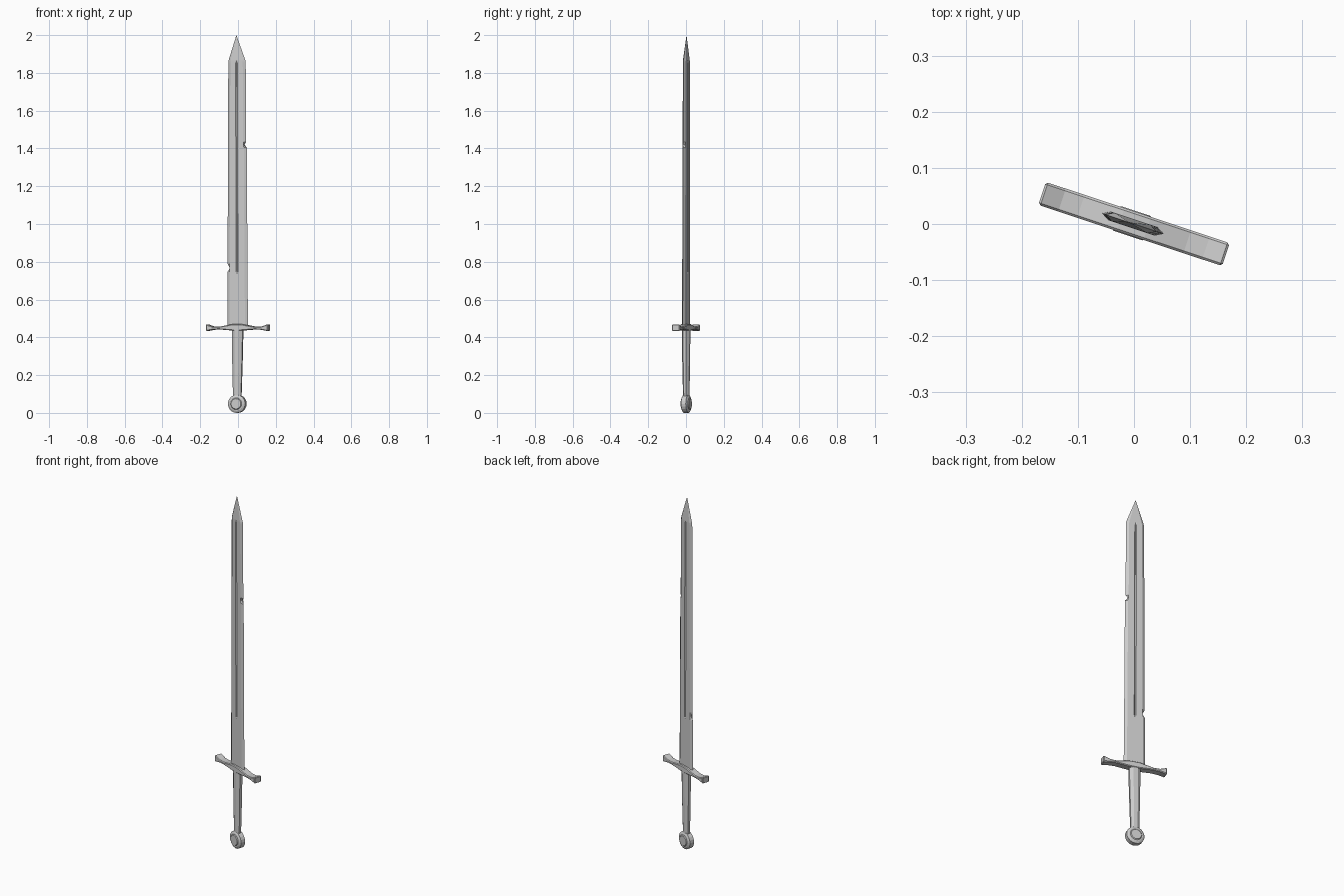
import bpy, bmesh, math

if "Cube" in bpy.data.objects:
    bpy.data.objects.remove(bpy.data.objects["Cube"])

TURN = math.radians(-18.4)   # whole sword is turned about z


def loft(name, rings, tip=None):
    """Skin a list of equal-length rings; end in a cap or a point."""
    bm = bmesh.new()
    rows = [[bm.verts.new(p) for p in r] for r in rings]
    n = len(rows[0])
    for a, b in zip(rows, rows[1:]):
        for i in range(n):
            j = (i + 1) % n
            bm.faces.new((a[i], a[j], b[j], b[i]))
    bm.faces.new(rows[0][::-1])
    if tip:
        t = bm.verts.new(tip)
        for i in range(n):
            bm.faces.new((rows[-1][i], rows[-1][(i + 1) % n], t))
    else:
        bm.faces.new(rows[-1])
    bmesh.ops.recalc_face_normals(bm, faces=bm.faces)
    mesh = bpy.data.meshes.new(name)
    bm.to_mesh(mesh)
    bm.free()
    ob = bpy.data.objects.new(name, mesh)
    bpy.context.collection.objects.link(ob)
    ob.rotation_euler.z = TURN
    return ob


# Blade: bevelled edges, central groove, two nicks
def blade_ring(z, left, right, groove, nick_l=0, nick_r=0):
    t, g, b = 0.008, 0.005, 0.014
    c = -0.002 - 0.004 * (z - 0.45) / 1.4
    front = [(left + b, -t), (c - g, -t), (c, -t + groove), (c + g, -t), (right - b, -t)]
    back = [(x, -y) for x, y in reversed(front)]
    pts = [(left + nick_l, 0)] + front + [(right - nick_r, 0)] + back
    return [(x, y, z) for x, y in pts]


blade_rows = [
    (0.45, -0.060, 0.056, 0),
    (0.735, -0.059, 0.053, 0),
    (0.745, -0.059, 0.053, 0.004),
    (0.765, -0.058, 0.053, 0.004, 0.013),
    (0.79, -0.058, 0.053, 0.004),
    (1.405, -0.056, 0.049, 0.004),
    (1.42, -0.056, 0.048, 0.004, 0, 0.018),
    (1.435, -0.056, 0.046, 0.004),
    (1.855, -0.054, 0.043, 0.004),
    (1.865, -0.053, 0.042, 0),
]
loft("blade", [blade_ring(*r) for r in blade_rows], tip=(-0.009, 0, 2.0))

# Crossguard: flared, mirrored outline extruded through its depth
top = [(0.025, 0.470), (0.10, 0.456), (0.135, 0.457), (0.1725, 0.470)]
bottom = [(0.1725, 0.433), (0.135, 0.440), (0.10, 0.442), (0.025, 0.436)]
half = top + bottom
outline = half + [(-x, z) for x, z in reversed(half)]
guard = loft("crossguard", [[(x, y, z) for x, z in outline] for y in (-0.0215, 0.0215)])
bev = guard.modifiers.new("edge_bevel", 'BEVEL')
bev.width = 0.004
bev.segments = 1
bev.limit_method = 'ANGLE'


# Grip: tapering octagon
def oval(cx, a, b, z, n=8):
    angs = [2 * math.pi * (i + 0.5) / n for i in range(n)]
    k = 1 / math.cos(math.pi / n)
    return [(cx + a * k * math.cos(t), b * math.sin(t), z) for t in angs]


loft("grip", [oval(-0.004, 0.022, 0.016, 0.08),
              oval(-0.003, 0.027, 0.020, 0.28),
              oval(-0.002, 0.030, 0.021, 0.445)])


# Pommel: wheel with bevelled rim and raised faces
def wheel(y, r, n=20):
    return [(-0.004 + r * math.cos(2 * math.pi * i / n), y,
             0.048 + r * math.sin(2 * math.pi * i / n)) for i in range(n)]


side = [(0.013, 0.048), (0.019, 0.037), (0.019, 0.031), (0.023, 0.027)]
profile = [(-y, r) for y, r in reversed(side)] + side
loft("pommel", [wheel(y, r) for y, r in profile])
